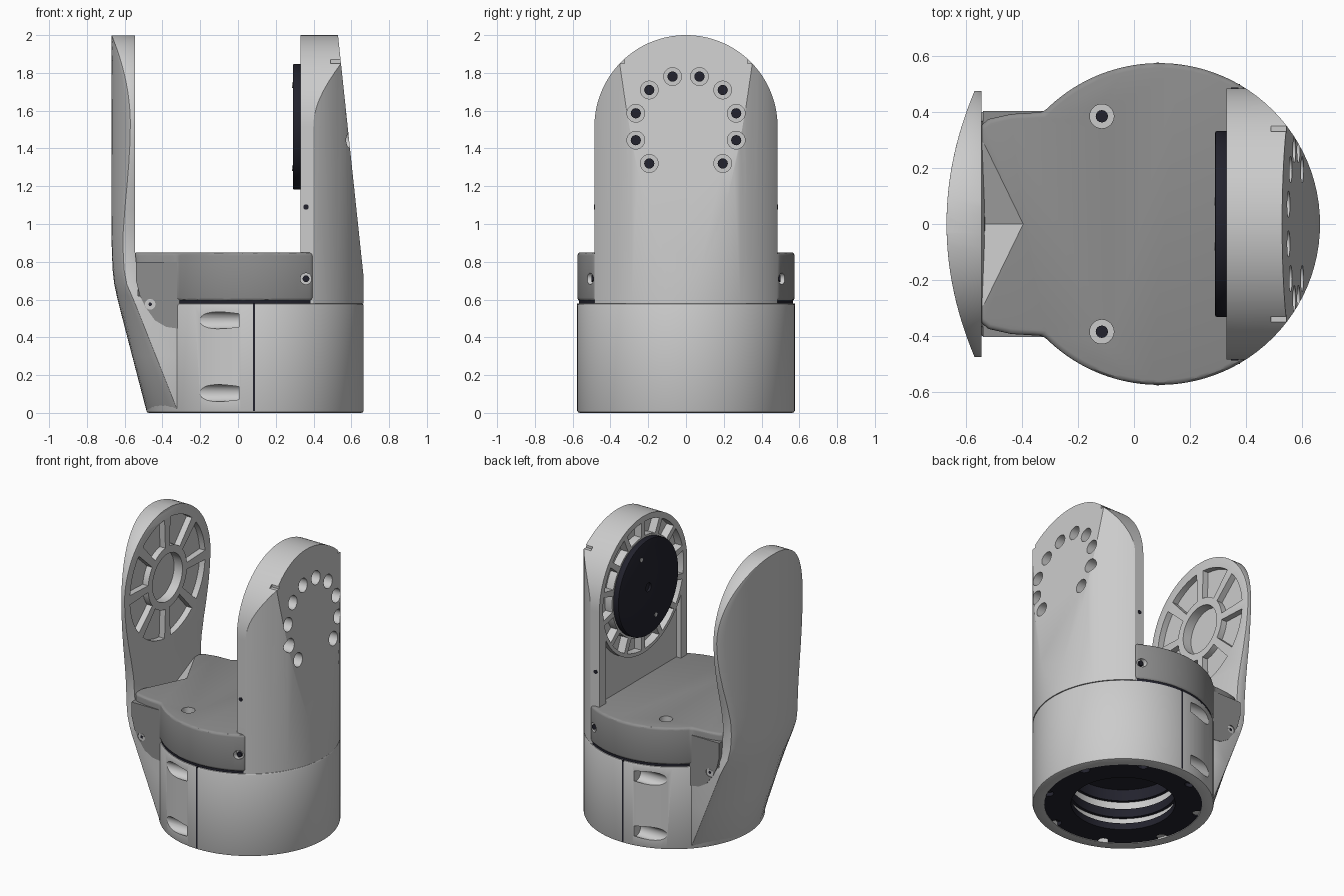
import bpy
import bmesh
from math import sin, cos, radians, sqrt

cube = bpy.data.objects.get("Cube")
if cube:
    bpy.data.objects.remove(cube, do_unlink=True)


def material(name, rgb):
    m = bpy.data.materials.new(name)
    m.use_nodes = True
    m.diffuse_color = (*rgb, 1)
    m.node_tree.nodes["Principled BSDF"].inputs["Base Color"].default_value = (*rgb, 1)
    return m


LIGHT = material("light grey", (0.6, 0.6, 0.6))
GREY = material("mid grey", (0.27, 0.27, 0.27))
DARK = material("dark navy", (0.016, 0.016, 0.026))
parts = []


def add(name, bm, mat, keep=True):
    bmesh.ops.recalc_face_normals(bm, faces=bm.faces[:])
    mesh = bpy.data.meshes.new(name)
    bm.to_mesh(mesh)
    bm.free()
    mesh.materials.append(mat)
    ob = bpy.data.objects.new(name, mesh)
    bpy.context.collection.objects.link(ob)
    if keep:
        parts.append(ob)
    return ob


def prism(name, pts, axis, lo, hi, mat=LIGHT, keep=True):
    """Extrude a flat outline along an axis from lo to hi."""
    place = {"x": lambda p, d: (d, p[0], p[1]),
             "y": lambda p, d: (p[0], d, p[1]),
             "z": lambda p, d: (p[0], p[1], d)}[axis]
    bm = bmesh.new()
    a = [bm.verts.new(place(p, lo)) for p in pts]
    b = [bm.verts.new(place(p, hi)) for p in pts]
    n = len(pts)
    bm.faces.new(a)
    bm.faces.new(b)
    for i in range(n):
        j = (i + 1) % n
        bm.faces.new((a[i], a[j], b[j], b[i]))
    return add(name, bm, mat, keep)


def arc(c, r, start, end, n):
    angles = [radians(start + (end - start) * i / n) for i in range(n + 1)]
    return [(c[0] + r * cos(t), c[1] + r * sin(t)) for t in angles]


def circle(c, r, n=96):
    return arc(c, r, 0, 360, n)[:-1]


def rect(x0, x1, y0, y1):
    return [(x0, y0), (x1, y0), (x1, y1), (x0, y1)]


def apply_mod(ob, kind, **settings):
    mod = ob.modifiers.new(kind.title(), kind)
    for key, value in settings.items():
        setattr(mod, key, value)
    bpy.context.view_layer.objects.active = ob
    bpy.ops.object.modifier_apply(modifier=mod.name)


def cut(ob, cutter, op="DIFFERENCE", mode="INDEX"):
    cutter.hide_render = True
    apply_mod(ob, "BOOLEAN", object=cutter, operation=op, solver="EXACT", material_mode=mode)
    bpy.data.objects.remove(cutter, do_unlink=True)


def cut_prism(ob, pts, axis, lo, hi):
    cut(ob, prism("cutter", pts, axis, lo, hi, keep=False))


def bevel(ob, width, segments=3, angle=40):
    apply_mod(ob, "BEVEL", width=width, segments=segments, angle_limit=radians(angle))


def sector(c, r0, r1, mid, half):
    return arc(c, r1, mid - half, mid + half, 8) + arc(c, r0, mid + half * 0.9, mid - half * 0.9, 8)


C, R = (0.09, 0), 0.575      # base centre and radius
HUB = (0, 1.515)             # pivot axis in y and z

# Base drum with access channels and hollow underside
base = prism("base_drum", circle(C, R), "z", 0, 0.58)
bevel(base, 0.012, 2)
for side in (-1, 1):
    for z in (0.105, 0.49):
        cut_prism(base, circle((side * 0.54, z), 0.045, 24), "x", -0.32, 0.005)
cut_prism(base, circle(C, 0.5), "z", -0.1, 0.4)
for side in (-1, 1):
    y = sorted((side * 0.56, side * 0.577))
    prism("base_seam", rect(0.08, 0.09, *y), "z", 0.01, 0.58, DARK)
prism("joint_line", circle(C, 0.567), "z", 0.57, 0.6, DARK)

# Stacked bearing rings inside the base
rings = [(0.004, 0.05, 0.33, DARK), (0.05, 0.1, 0.36, LIGHT), (0.1, 0.16, 0.34, DARK),
         (0.16, 0.22, 0.36, LIGHT), (0.22, 0.3, 0.34, DARK)]
for lo, hi, r, mat in rings:
    ring = prism("bearing_ring", circle(C, 0.501), "z", lo, hi, mat)
    cut_prism(ring, circle(C, r), "z", lo - 0.1, hi + 0.1)
    if lo < 0.01:
        for k in range(8):
            spot = arc(C, 0.49, 45 * k + 20, 45 * k + 20, 1)[0]
            cut_prism(ring, circle(spot, 0.035, 12), "z", -0.1, 0.03)
prism("base_ceiling", circle(C, 0.501), "z", 0.3, 0.42, DARK)

# Mid grey cap with a neck toward the paddle
upper = arc(C, R, 57.4, 136, 40) + [(-0.36, 0.398), (-0.44, 0.393), (-0.52, 0.375), (-0.55, 0.35)]
cap = prism("cap", upper + [(x, -y) for x, y in reversed(upper)], "z", 0.592, 0.85, GREY)
bevel(cap, 0.018)
bm = bmesh.new()
notch = [bm.verts.new(p) for p in ((-0.56, -0.36, 0.86), (-0.56, 0.36, 0.86),
                                   (-0.385, 0, 0.86), (-0.56, 0, 0.7))]
for i in range(4):
    bm.faces.new(notch[:i] + notch[i + 1:])
cut(cap, add("cutter", bm, LIGHT, False), mode="TRANSFER")

# Cap bolts on top and on both sides, with hanging ears
ear_outline = [(-0.31, 0.8), (-0.54, 0.8), (-0.54, 0.7), (-0.52, 0.62), (-0.49, 0.56),
               (-0.44, 0.49), (-0.38, 0.455), (-0.31, 0.445)]
for side in (-1, 1):
    def span(a, b):
        return sorted((side * a, side * b))
    spot = (-0.115, side * 0.385)
    cut_prism(cap, circle(spot, 0.043, 32), "z", 0.8, 0.9)
    prism("cap_bolt", circle(spot, 0.022, 16), "z", 0.78, 0.815, DARK)
    cut_prism(cap, circle((0.36, 0.71), 0.03, 24), "y", *span(0.488, 0.7))
    prism("side_bolt", circle((0.36, 0.71), 0.018, 12), "y", *span(0.47, 0.5), DARK)
    ear = prism("cap_ear", ear_outline, "y", *span(0.3, 0.404), GREY)
    cut_prism(ear, circle((-0.465, 0.575), 0.028, 24), "y", *span(0.385, 0.5))
    prism("ear_bolt", circle((-0.465, 0.575), 0.021, 16), "y", *span(0.38, 0.4), LIGHT)
    prism("ear_bolt_socket", circle((-0.465, 0.575), 0.01, 6), "y", *span(0.39, 0.402), DARK)
    prism("arm_pin", circle((0.36, 1.09), 0.014, 16), "y", *span(0.47, 0.487), DARK)

# Motor arm: rounded upright trimmed by the drum radius and a sloped face
outline = arc(HUB, 0.485, 0, 180, 64) + [(-0.485, 0.58), (0.485, 0.58)]
arm = prism("motor_arm", outline, "x", 0.33, 0.8)
cut(arm, prism("cutter", circle(C, R), "z", 0.3, 2.2, keep=False), "INTERSECT")
cut_prism(arm, [(0.6755, 0.62), (0.524, 2.05), (0.9, 2.05), (0.9, 0.62)], "y", -1, 1)
for k in range(14):
    cut_prism(arm, sector(HUB, 0.345, 0.445, 360 / 14 * (k + 0.5) + 90, 10.5), "x", 0.2, 0.385)
cut_prism(arm, [(-0.415, 0.82), (0.415, 0.82)] + arc(HUB, 0.47, -28, -152, 24), "x", 0.2, 0.365)
for k in range(-2, 8):
    if k < -2 or k > 7:
        continue
    spot = arc(HUB, 0.275, 30 * k + 15, 30 * k + 15, 1)[0]
    cut_prism(arm, circle(spot, 0.047, 32), "x", 0.46, 0.9)
    prism("arm_bolt", circle(spot, 0.027, 16), "x", 0.45, 0.48, DARK)
for side in (-1, 1):
    y = sorted((side * 0.325, side * 0.38))
    cut_prism(arm, rect(*y, 1.85, 1.87), "x", 0.49, 0.6)

# Round motor disc
disc = prism("motor_disc", circle(HUB, 0.332), "x", 0.29, 0.34, DARK)
bevel(disc, 0.006, 2)
cut_prism(disc, circle(HUB, 0.03, 24), "x", 0.2, 0.305)
for side in (-1, 1):
    prism("disc_pin", circle((side * 0.08, HUB[1] + side * 0.22), 0.014, 12), "x", 0.287, 0.3)

# Paddle: lofted sections, each with height, half width, outer x and inner x
rows = [(0.012, 0.4, -0.485, -0.3), (0.3, 0.4, -0.56, -0.3), (0.57, 0.4, -0.63, -0.3),
        (0.62, 0.395, -0.642, -0.53), (0.68, 0.38, -0.655, -0.53), (0.76, 0.37, -0.664, -0.535),
        (0.86, 0.367, -0.668, -0.545), (0.96, 0.375, -0.67, -0.545), (1.08, 0.4, -0.67, -0.545),
        (1.2, 0.43, -0.67, -0.545), (1.32, 0.455, -0.67, -0.545), (1.43, 0.47, -0.67, -0.545)]
rows += [(z, w, -0.67, -0.545) for w, z in arc((0, 1.525), 0.475, 0, 86, 28)]
bm = bmesh.new()
loops = []
for z, w, xo, xi in rows:
    k = 0.443 + 0.6 * max(0, 1 - z / 0.7)
    ys = [w * (i / 8 - 1) for i in range(17)]
    sec = [(xo + k * y * y, y, z) for y in ys] + [(xi, w, z), (xi, -w, z)]
    loops.append([bm.verts.new(p) for p in sec])
for a, b in zip(loops, loops[1:]):
    for i in range(len(a)):
        j = (i + 1) % len(a)
        bm.faces.new((a[i], a[j], b[j], b[i]))
bm.faces.new(loops[0])
bm.faces.new(loops[-1])
paddle = add("paddle", bm, LIGHT)
bevel(paddle, 0.01, 2, 50)
for k in range(8):
    cut_prism(paddle, sector(HUB, 0.215, 0.415, 45 * k + 22.5, 18), "x", -0.587, -0.4)
cut_prism(paddle, circle(HUB, 0.165, 48), "x", -0.61, -0.4)

# Smooth shading with sharp edges kept
bpy.ops.object.select_all(action="DESELECT")
for ob in parts:
    ob.select_set(True)
bpy.context.view_layer.objects.active = base
bpy.ops.object.shade_smooth_by_angle(angle=radians(30))
